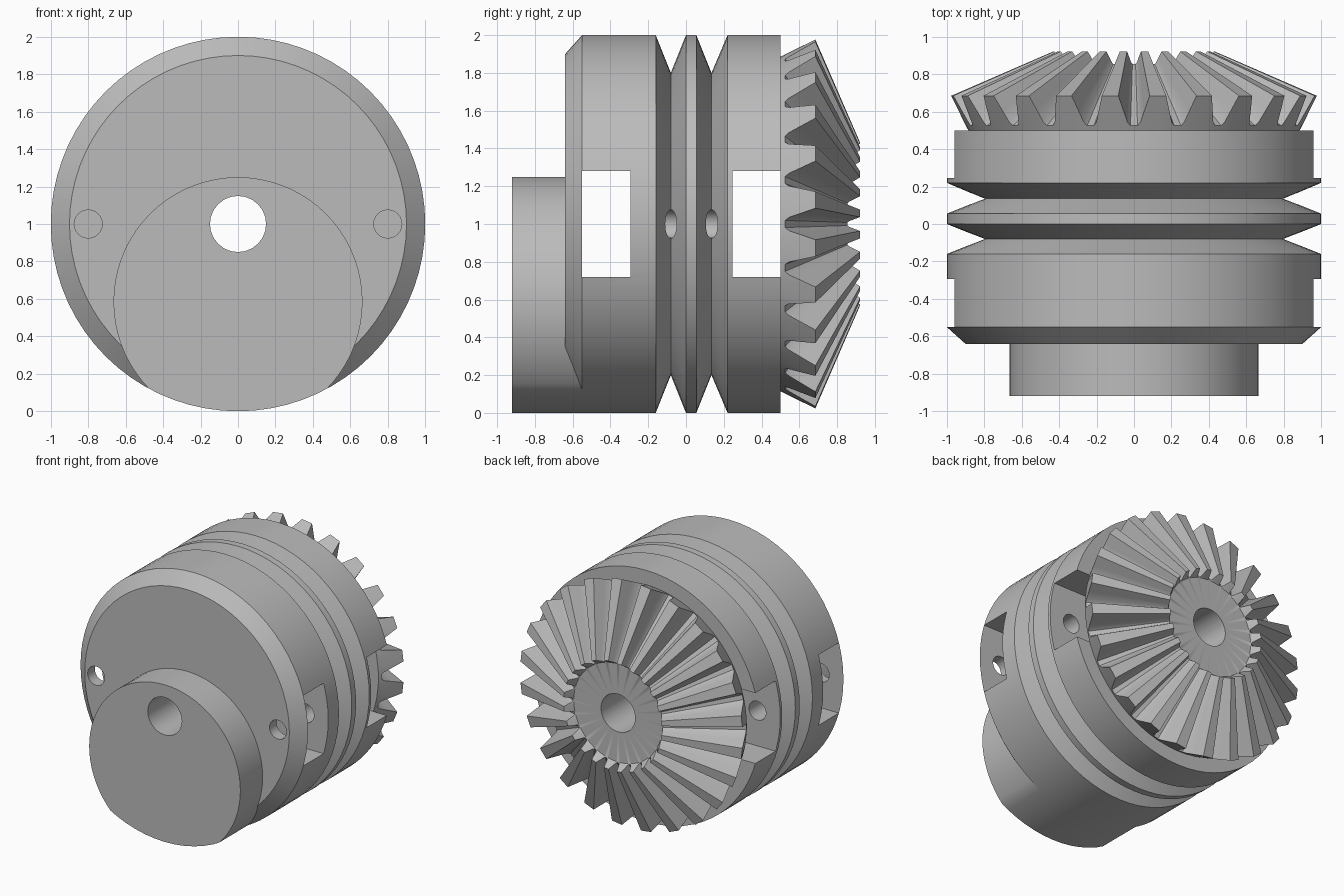
import bpy, bmesh, math
from mathutils import Matrix

if "Cube" in bpy.data.objects:
    bpy.data.objects.remove(bpy.data.objects["Cube"], do_unlink=True)

AXIS_Z = 1.0
BORE = 0.15

metal = bpy.data.materials.new("grey metal")
metal.use_nodes = True
metal.diffuse_color = (0.5, 0.5, 0.5, 1)
metal.node_tree.nodes["Principled BSDF"].inputs["Base Color"].default_value = (0.5, 0.5, 0.5, 1)


def make_object(name, bm):
    bmesh.ops.recalc_face_normals(bm, faces=bm.faces)
    mesh = bpy.data.meshes.new(name)
    bm.to_mesh(mesh)
    bm.free()
    mesh.materials.append(metal)
    obj = bpy.data.objects.new(name, mesh)
    bpy.context.collection.objects.link(obj)
    return obj


def loft(name, rings):
    """Join rings of (radius, y, angle) points around the y axis into a closed solid."""
    bm = bmesh.new()
    loops = [[bm.verts.new((r * math.sin(a), y, AXIS_Z + r * math.cos(a)))
              for r, y, a in ring] for ring in rings]
    count = len(loops[0])
    for i, low in enumerate(loops):
        high = loops[(i + 1) % len(loops)]
        for j in range(count):
            k = (j + 1) % count
            bm.faces.new((low[j], low[k], high[k], high[j]))
    return make_object(name, bm)


def cylinder(name, radius, y0, y1, x=0.0, z=AXIS_Z, sides=24):
    bm = bmesh.new()
    place = Matrix.Translation((x, (y0 + y1) / 2, z)) @ Matrix.Rotation(math.pi / 2, 4, 'X')
    bmesh.ops.create_cone(bm, cap_ends=True, segments=sides, radius1=radius,
                          radius2=radius, depth=y1 - y0, matrix=place)
    return make_object(name, bm)


def box(name, size, centre):
    bm = bmesh.new()
    place = Matrix.Translation(centre) @ Matrix.Diagonal((*size, 1))
    bmesh.ops.create_cube(bm, size=1, matrix=place)
    return make_object(name, bm)


def select_only(obj):
    bpy.ops.object.select_all(action='DESELECT')
    obj.select_set(True)
    bpy.context.view_layer.objects.active = obj


def cut(obj, cutter, operation='DIFFERENCE'):
    mod = obj.modifiers.new("cut", 'BOOLEAN')
    mod.operation = operation
    mod.solver = 'EXACT'
    mod.object = cutter
    select_only(obj)
    bpy.ops.object.modifier_apply(modifier=mod.name)
    bpy.data.objects.remove(cutter, do_unlink=True)


# Body: turned drum with a front chamfer, two V grooves and a bore
profile = [(BORE, -0.64), (0.9, -0.64), (1, -0.55), (1, -0.16), (0.8, -0.08), (1, 0),
           (1, 0.055), (0.8, 0.135), (1, 0.22), (1, 0.5), (BORE, 0.5)]
turn = [math.tau * i / 72 for i in range(72)]
body = loft("drum_body", [[(r, y, a) for a in turn] for r, y in profile])

# Side slots right through the drum, the rear one open at the back
cut(body, box("front_slot", (3, 0.255, 0.56), (0, -0.4225, AXIS_Z)))
cut(body, box("rear_slot", (3, 0.36, 0.56), (0, 0.425, AXIS_Z)))

# Long screw holes on both sides
for side in (-1, 1):
    cut(body, cylinder("screw_hole", 0.075, -0.8, 0.7, x=side * 0.8))

# Eccentric boss on the front, trimmed to the drum's outline
boss = cylinder("eccentric_boss", 0.665, -0.92, -0.55, z=0.585, sides=72)
cut(boss, cylinder("outline", 1, -1.2, 0, sides=72), 'INTERSECT')
cut(boss, cylinder("boss_bore", BORE, -1.2, 0))

# Bevel gear: tooth outline as (height, half angle in degrees), mirrored per tooth
TEETH = 24
flank = [(0, 6.3), (0.12, 5.3), (0.5, 4.1), (1, 2.6)]
tooth = [(h, -a) for h, a in flank] + [(h, a) for h, a in reversed(flank)]
outline = [(h, math.radians(a) + math.tau * (i + 0.5) / TEETH)
           for i in range(TEETH) for h, a in tooth]


def plain_ring(r, y):
    return [(r, y, a) for _, a in outline]


def tooth_ring(root, tip):
    return [(root[0] + (tip[0] - root[0]) * h, root[1] + (tip[1] - root[1]) * h, a)
            for h, a in outline]


gear = loft("bevel_gear", [
    plain_ring(BORE, 0.5),
    plain_ring(0.885, 0.5),
    tooth_ring((0.898, 0.525), (0.98, 0.685)),
    tooth_ring((0.395, 0.855), (0.432, 0.922)),
    plain_ring(0.39, 0.853),
    plain_ring(BORE, 0.853),
])

for part in (body, boss, gear):
    select_only(part)
    bpy.ops.object.shade_smooth_by_angle(angle=math.radians(25))
